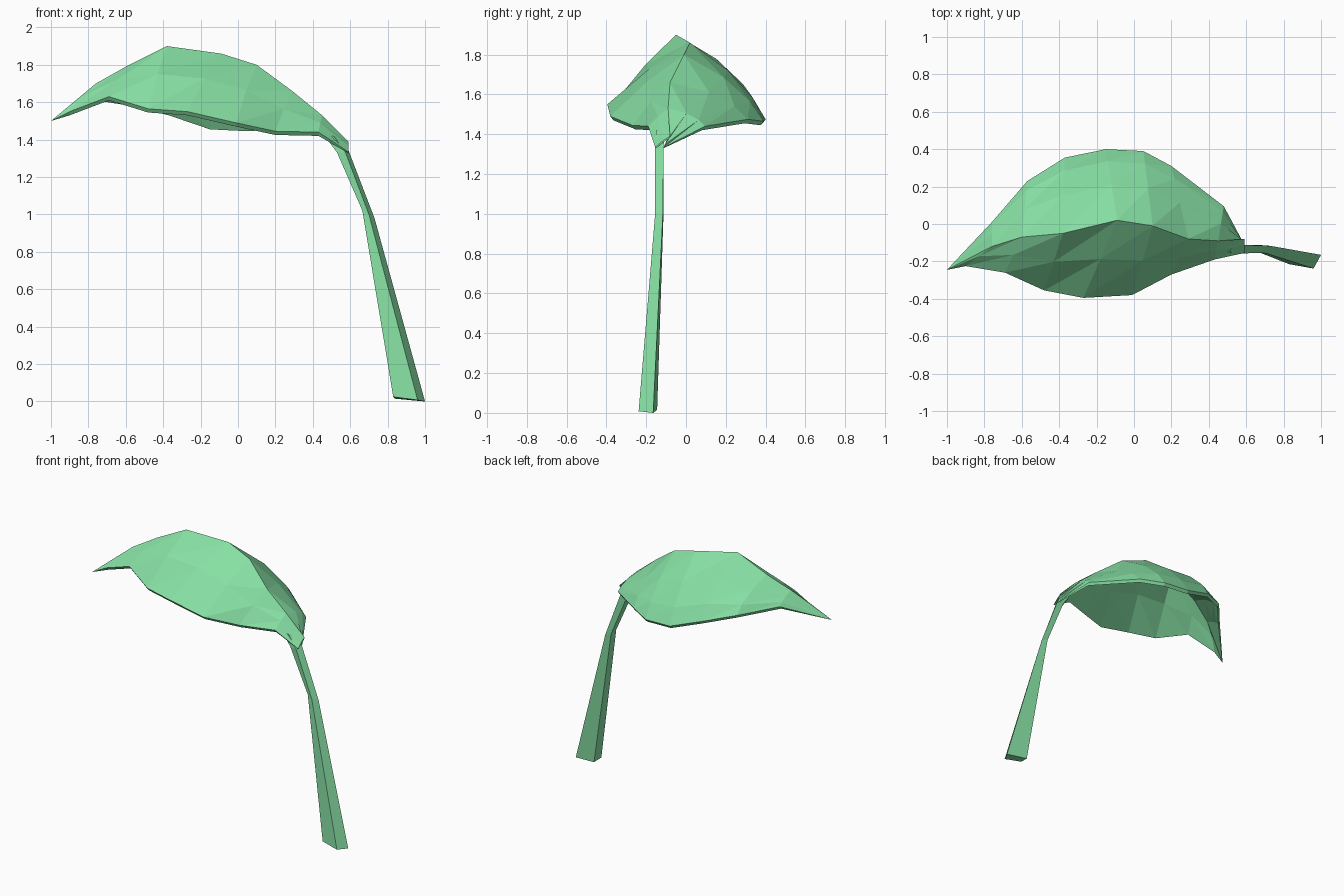
import bpy
from mathutils import Vector

if "Cube" in bpy.data.objects:
    bpy.data.objects.remove(bpy.data.objects["Cube"])

green = bpy.data.materials.new("leaf green")
green.diffuse_color = (0.24, 0.74, 0.37, 1)
green.use_nodes = True
green.node_tree.nodes["Principled BSDF"].inputs["Base Color"].default_value = green.diffuse_color


def make_object(name, verts, faces):
    mesh = bpy.data.meshes.new(name)
    mesh.from_pydata([tuple(v) for v in verts], [], faces)
    mesh.materials.append(green)
    mesh.update()
    obj = bpy.data.objects.new(name, mesh)
    bpy.context.collection.objects.link(obj)
    return obj


# Leaf blade: cross-ribs given as front edge, midrib, back edge
tip = (-1, -0.245, 1.50)
ribs = [
    ((-0.90, -0.225, 1.55), (-0.76, -0.12, 1.70), (-0.76, 0.01, 1.63)),
    ((-0.69, -0.26, 1.63), (-0.60, -0.07, 1.79), (-0.57, 0.23, 1.60)),
    ((-0.48, -0.355, 1.565), (-0.38, -0.05, 1.90), (-0.37, 0.355, 1.55)),
    ((-0.27, -0.395, 1.55), (-0.09, 0.02, 1.86), (-0.15, 0.40, 1.475)),
    ((-0.01, -0.38, 1.49), (0.10, -0.01, 1.80), (0.05, 0.39, 1.465)),
    ((0.20, -0.27, 1.445), (0.29, -0.08, 1.66), (0.20, 0.31, 1.475)),
    ((0.43, -0.19, 1.44), (0.45, -0.09, 1.53), (0.48, 0.095, 1.44)),
    ((0.59, -0.155, 1.335), (0.59, -0.08, 1.39), (0.59, -0.11, 1.335)),
]


def between(mid, edge, t, bulge):
    """Point part way from midrib to edge, swollen upwards."""
    mid, edge = Vector(mid), Vector(edge)
    return mid.lerp(edge, t) + Vector((0, 0, bulge * (edge - mid).length))


COLS = 6
top, under = [], []
for n, (front, mid, back) in enumerate(ribs):
    row = [Vector(front), between(mid, front, 0.5, 0.04), Vector(mid),
           between(mid, back, 0.5, 0.10), between(mid, back, 0.83, 0.08),
           Vector(back)]
    thin = 0.3 if n == len(ribs) - 1 else 1
    top += row
    for j, p in enumerate(row):
        side = -1 if j < 2 else 0 if j == 2 else 1
        under.append(p - Vector((0, 0.015 * side, 0.02)) * thin)


def grid(i, j, layer):
    return 1 + layer * len(top) + i * COLS + j


faces = []
last = len(ribs) - 1
for layer in (0, 1):
    sheet = [(0, grid(0, j, layer), grid(0, j + 1, layer)) for j in range(COLS - 1)]
    for i in range(last):
        for j in range(COLS - 1):
            a, b = grid(i, j, layer), grid(i + 1, j, layer)
            sheet += [(a, b, b + 1), (a, b + 1, a + 1)]
    faces += [f[::-1] for f in sheet] if layer else sheet
# Thin rim joining the upper and lower sheets
rim = [(i, 0) for i in range(last)] + [(last, j) for j in range(COLS)]
rim += [(i, COLS - 1) for i in reversed(range(last))]
for p, q in zip(rim, rim[1:]):
    faces.append((grid(*q, 0), grid(*p, 0), grid(*p, 1), grid(*q, 1)))
faces.append((0, grid(0, 0, 1), grid(0, 0, 0)))
faces.append((0, grid(0, COLS - 1, 0), grid(0, COLS - 1, 1)))
make_object("leaf", [Vector(tip)] + top + under, faces)

# Stem: four-sided tapering stalk, bending up into the leaf
sections = [
    ((0.83, -0.215, 0.025), (0.96, -0.238, 0.008), (1.0, -0.165, 0.0), (0.84, -0.145, 0.015)),
    ((0.665, -0.15, 1.02), (0.70, -0.155, 1.0), (0.73, -0.117, 0.98), (0.68, -0.113, 1.0)),
    ((0.53, -0.155, 1.33), (0.575, -0.157, 1.33), (0.59, -0.112, 1.345), (0.54, -0.115, 1.335)),
    ((0.47, -0.15, 1.41), (0.51, -0.15, 1.42), (0.54, -0.11, 1.41), (0.49, -0.11, 1.41)),
]
verts = [p for s in sections for p in s]
faces = [(3, 2, 1, 0), (12, 13, 14, 15)]
for i in range(len(sections) - 1):
    for j in range(4):
        k = (j + 1) % 4
        faces.append((i * 4 + j, i * 4 + k, i * 4 + 4 + k, i * 4 + 4 + j))
make_object("stem", verts, faces)
